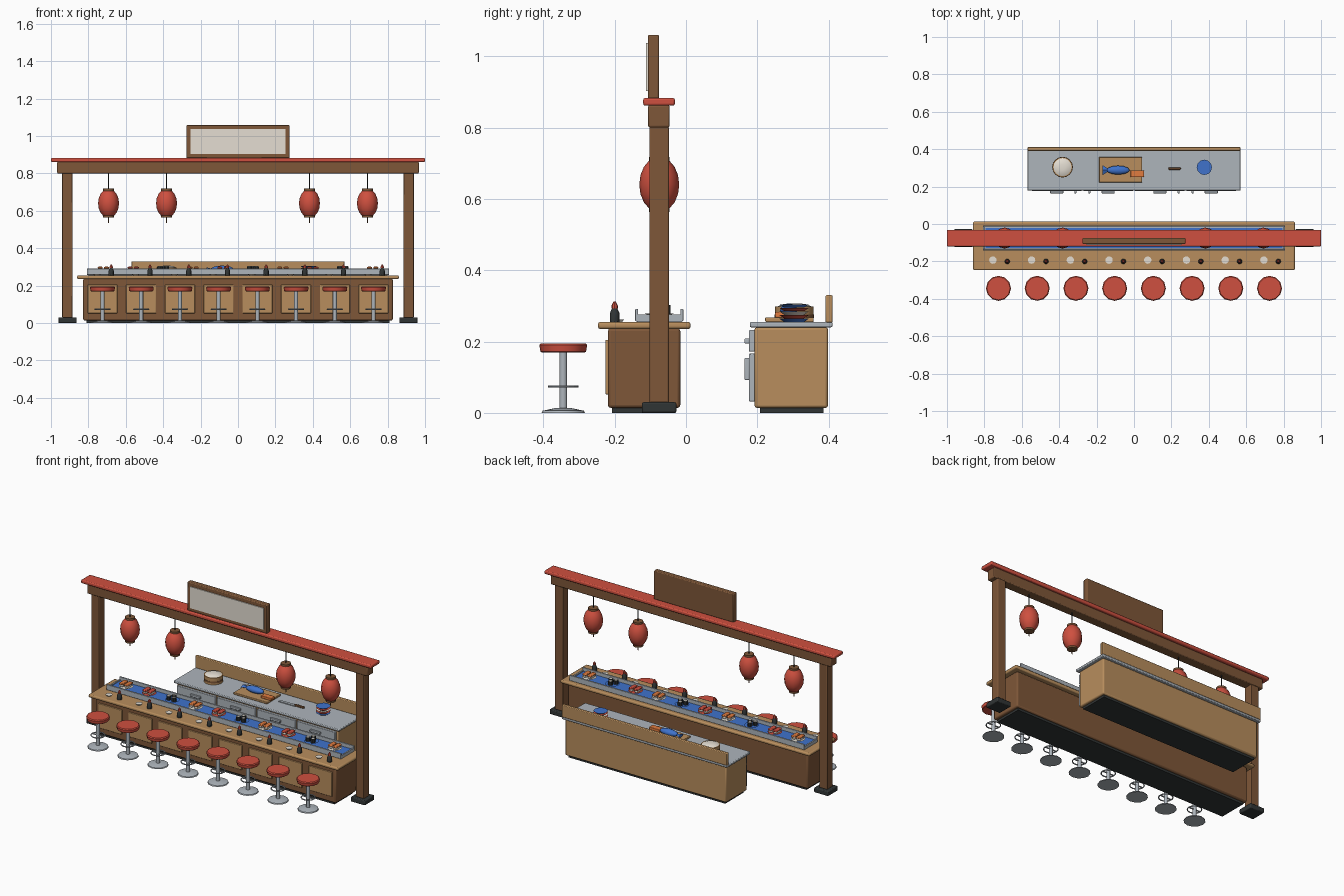
import bpy, math
from mathutils import Vector

if "Cube" in bpy.data.objects:
    bpy.data.objects.remove(bpy.data.objects["Cube"], do_unlink=True)


def material(name, rgb):
    m = bpy.data.materials.new(name)
    m.use_nodes = True
    m.diffuse_color = (*rgb, 1)
    m.node_tree.nodes["Principled BSDF"].inputs["Base Color"].default_value = (*rgb, 1)
    return m


DARK = material("dark wood", (0.21, 0.095, 0.04))
LIGHT = material("light wood", (0.48, 0.27, 0.11))
RED = material("red", (0.62, 0.08, 0.05))
STEEL = material("steel", (0.42, 0.46, 0.50))
BLACK = material("black", (0.03, 0.035, 0.035))
BLUE = material("blue", (0.05, 0.17, 0.60))
CREAM = material("cream", (0.78, 0.73, 0.65))
ORANGE = material("orange", (0.75, 0.20, 0.05))


def box(name, x, y, z, mat, bevel=0.0):
    """Box from (min, max) ranges, with optional rounded edges."""
    bpy.ops.mesh.primitive_cube_add(size=1, location=[(a + b) / 2 for a, b in (x, y, z)])
    o = bpy.context.object
    o.name = name
    o.scale = [b - a for a, b in (x, y, z)]
    bpy.ops.object.transform_apply(location=False, scale=True)
    o.data.materials.append(mat)
    if bevel:
        b = o.modifiers.new("bevel", "BEVEL")
        b.width, b.segments = bevel, 2
        bpy.ops.object.shade_smooth_by_angle(angle=math.radians(40))
    return o


def lathe(name, x, y, profile, mat, sides=12):
    """Solid of revolution from (radius, height) points."""
    verts, faces = [], []
    for r, z in profile:
        for i in range(sides):
            a = math.tau * i / sides
            verts.append((r * math.cos(a), r * math.sin(a), z))
    for k in range(len(profile) - 1):
        for i in range(sides):
            j = (i + 1) % sides
            faces.append((k * sides + i, k * sides + j, (k + 1) * sides + j, (k + 1) * sides + i))
    faces.append(tuple(reversed(range(sides))))
    faces.append(tuple(range(len(verts) - sides, len(verts))))
    me = bpy.data.meshes.new(name)
    me.from_pydata(verts, [], faces)
    me.materials.append(mat)
    o = bpy.data.objects.new(name, me)
    o.location = (x, y, 0)
    bpy.context.collection.objects.link(o)
    bpy.context.view_layer.objects.active = o
    bpy.ops.object.select_all(action="DESELECT")
    o.select_set(True)
    bpy.ops.object.shade_smooth_by_angle(angle=math.radians(35))
    return o


def disc(name, x, y, r, z0, z1, mat, sides=12):
    return lathe(name, x, y, [(r, z0), (r, z1)], mat, sides)


# Front counter
STOOLS = [(i - 3.5) * 0.207 for i in range(8)]
box("counter_plinth", (-0.81, 0.81), (-0.207, -0.03), (0, 0.016), BLACK)
box("counter_body", (-0.828, 0.828), (-0.219, -0.016), (0.014, 0.237), DARK, 0.008)
box("counter_top", (-0.86, 0.86), (-0.247, 0.013), (0.235, 0.255), LIGHT, 0.007)
for x in STOOLS:
    box("counter_panel", (x - 0.08, x + 0.08), (-0.226, -0.215), (0.052, 0.205), LIGHT, 0.003)

# Conveyor belt with side and end rails
box("conveyor_bed", (-0.80, 0.80), (-0.137, -0.013), (0.254, 0.267), STEEL)
box("conveyor_belt", (-0.795, 0.795), (-0.128, -0.022), (0.267, 0.272), BLUE)
for y in (-0.143, -0.016):
    box("conveyor_rail", (-0.808, 0.808), (y, y + 0.009), (0.258, 0.291), STEEL, 0.002)
for x in (-0.808, 0.799):
    box("conveyor_end", (x, x + 0.009), (-0.14, -0.01), (0.256, 0.276), STEEL)

# Dishes on the belt: two topped rice pieces or three rolls
for i in range(10):
    x, y = (i - 4.5) * 0.16, -0.075
    lathe("dish", x, y, [(0.025, 0.272), (0.042, 0.279)], (CREAM, RED, BLUE)[i % 3])
    if i % 3 == 2:
        for dx, dy in ((-0.018, -0.01), (0.018, -0.01), (0, 0.018)):
            disc("roll", x + dx, y + dy, 0.014, 0.278, 0.302, BLACK, 10)
            disc("roll_rice", x + dx, y + dy, 0.010, 0.300, 0.304, CREAM, 10)
    else:
        for dx in (-0.017, 0.017):
            box("rice", (x + dx - 0.011, x + dx + 0.011), (y - 0.024, y + 0.024), (0.278, 0.293), CREAM, 0.004)
            box("topping", (x + dx - 0.013, x + dx + 0.013), (y - 0.028, y + 0.028), (0.291, 0.301),
                (ORANGE, RED)[i % 3], 0.004)

# Stools and place settings
for x in STOOLS:
    y = -0.344
    lathe("stool_base", x, y, [(0.061, 0), (0.058, 0.006), (0.020, 0.014)], STEEL)
    disc("stool_pole", x, y, 0.011, 0.01, 0.172, STEEL)
    bpy.ops.mesh.primitive_torus_add(location=(x, y, 0.074), major_radius=0.040, minor_radius=0.0035,
                                     major_segments=16, minor_segments=6)
    bpy.context.object.name = "stool_foot_ring"
    bpy.context.object.data.materials.append(STEEL)
    box("ring_spoke", (x - 0.04, x + 0.04), (y - 0.003, y + 0.003), (0.071, 0.077), STEEL)
    lathe("stool_seat", x, y, [(0.060, 0.169), (0.064, 0.172), (0.067, 0.190), (0.062, 0.195)], RED)
    lathe("sauce_dish", x - 0.03, -0.193, [(0.014, 0.255), (0.020, 0.262)], CREAM)
    lathe("sauce_bottle", x + 0.047, -0.2, [(0.014, 0.255), (0.014, 0.280), (0.007, 0.294)], BLACK, 10)
    lathe("bottle_cap", x + 0.047, -0.2, [(0.009, 0.293), (0.009, 0.301), (0.003, 0.312)], RED, 8)

# Gateway frame
for s in (-1, 1):
    x = s * 0.912
    box("post_foot", (x - 0.049, x + 0.049), (-0.124, -0.027), (0, 0.030), BLACK, 0.005)
    box("post", (x - 0.028, x + 0.028), (-0.103, -0.048), (0.028, 0.803), DARK, 0.004)
box("beam", (-0.967, 0.967), (-0.106, -0.046), (0.800, 0.863), DARK, 0.005)
box("roof_cap", (-1, 1), (-0.120, -0.031), (0.861, 0.883), RED, 0.006)
box("sign_frame", (-0.275, 0.275), (-0.107, -0.075), (0.881, 1.060), DARK, 0.005)
box("sign_face", (-0.253, 0.253), (-0.112, -0.104), (0.903, 1.037), CREAM)

# Hanging lanterns
for x in (-0.692, -0.382, 0.382, 0.692):
    y = -0.075
    shell = [(0.056 * math.cos(t), 0.64 + 0.078 * math.sin(t))
             for t in [math.radians(a) for a in range(-60, 61, 20)]]
    lathe("lantern", x, y, shell, RED)
    disc("lantern_cord", x, y, 0.003, 0.715, 0.802, BLACK, 6)
    disc("lantern_top", x, y, 0.029, 0.704, 0.718, DARK)
    disc("lantern_bottom", x, y, 0.029, 0.563, 0.577, DARK)
    disc("lantern_tassel", x, y, 0.003, 0.535, 0.565, DARK, 6)

# Back kitchen counter
box("kitchen_plinth", (-0.54, 0.54), (0.207, 0.385), (0, 0.016), BLACK)
box("kitchen_body", (-0.555, 0.555), (0.192, 0.398), (0.014, 0.240), LIGHT, 0.007)
box("kitchen_top", (-0.57, 0.57), (0.179, 0.411), (0.240, 0.255), STEEL, 0.004)
box("backsplash", (-0.57, 0.57), (0.391, 0.411), (0.253, 0.330), LIGHT, 0.004)
for x, side in ((-0.413, 1), (-0.138, -1), (0.138, 1), (0.413, -1)):
    box("drawer", (x - 0.132, x + 0.132), (0.176, 0.194), (0.172, 0.232), STEEL, 0.003)
    box("cabinet_door", (x - 0.132, x + 0.132), (0.176, 0.194), (0.032, 0.166), STEEL, 0.003)
    box("drawer_handle", (x - 0.035, x + 0.035), (0.164, 0.178), (0.194, 0.209), STEEL, 0.003)
    h = x + side * 0.1
    box("door_handle", (h - 0.006, h + 0.006), (0.164, 0.178), (0.092, 0.154), STEEL, 0.003)

# Rice tub
disc("rice_tub", -0.382, 0.304, 0.054, 0.255, 0.298, LIGHT, 16)
disc("tub_band", -0.382, 0.304, 0.0555, 0.266, 0.276, DARK, 16)
lathe("tub_rice", -0.382, 0.304, [(0.050, 0.297), (0.036, 0.304), (0.015, 0.307)], CREAM, 16)

# Cutting board with fish and fillet
box("cutting_board", (-0.187, 0.044), (0.222, 0.358), (0.255, 0.268), LIGHT, 0.003)
bpy.ops.mesh.primitive_uv_sphere_add(segments=12, ring_count=8, location=(-0.085, 0.288, 0.287))
fish = bpy.context.object
fish.name = "fish_body"
fish.scale = (0.062, 0.024, 0.020)
fish.data.materials.append(BLUE)
bpy.ops.object.shade_smooth()
bpy.ops.mesh.primitive_cone_add(vertices=4, radius1=0.026, radius2=0.004, depth=0.035,
                                location=(-0.150, 0.288, 0.287), rotation=(0, math.pi / 2, 0))
tail = bpy.context.object
tail.name = "fish_tail"
tail.scale = (0.4, 1, 1)
tail.data.materials.append(BLUE)
box("fillet", (-0.018, 0.054), (0.250, 0.287), (0.267, 0.283), ORANGE, 0.003)

# Knife
box("knife_blade", (0.080, 0.190), (0.287, 0.305), (0.255, 0.260), STEEL)
box("knife_handle", (0.185, 0.250), (0.290, 0.302), (0.255, 0.267), DARK, 0.003)

# Stack of plates
for k in range(5):
    z = 0.255 + k * 0.010
    lathe("stacked_plate", 0.376, 0.303, [(0.028, z), (0.041, z + 0.009)], (BLUE, RED, CREAM, RED, BLUE)[k])
